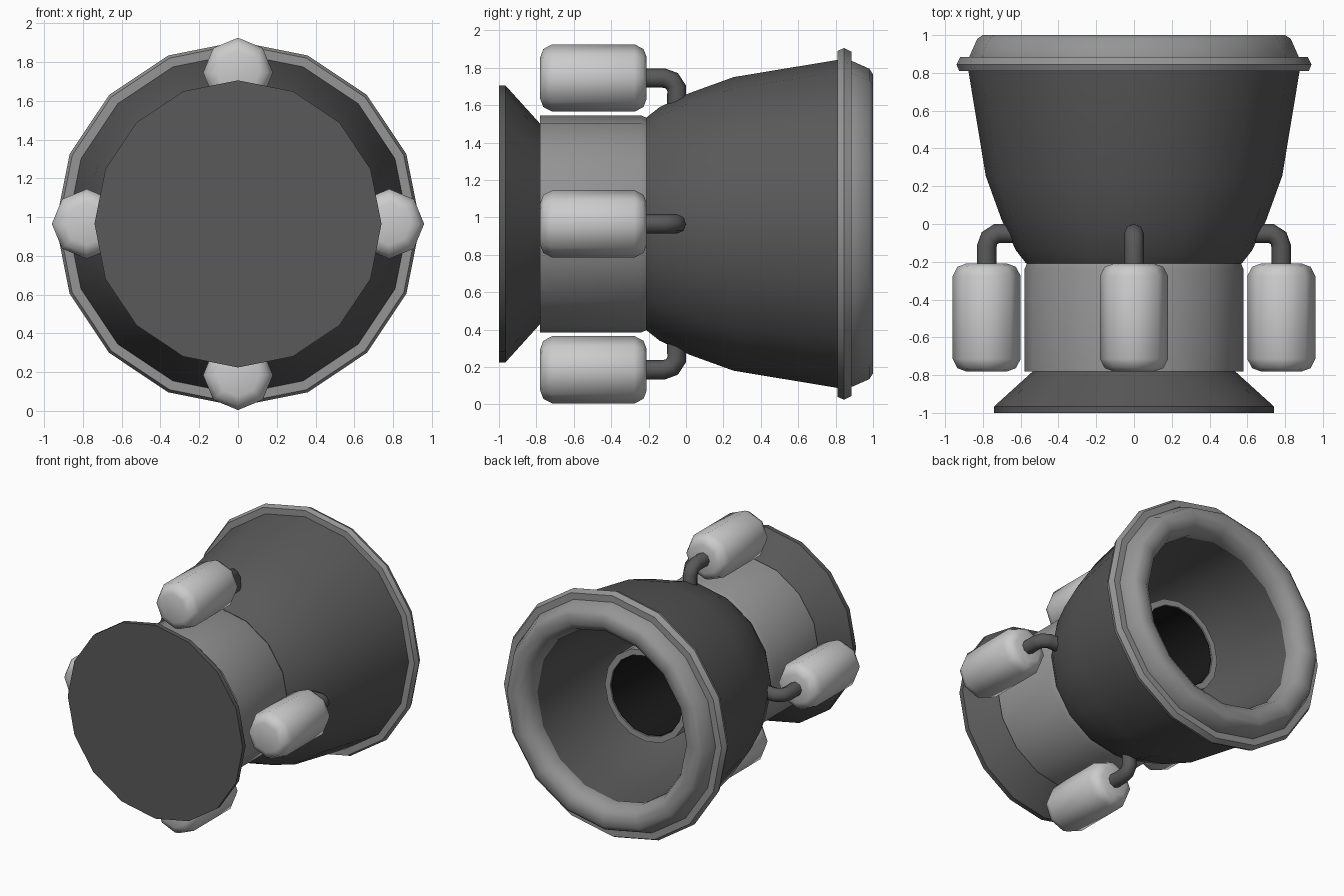
import bpy, bmesh, math
from mathutils import Vector

if "Cube" in bpy.data.objects:
    bpy.data.objects.remove(bpy.data.objects["Cube"])

CZ = 0.965  # height of the long axis


def material(name, v):
    m = bpy.data.materials.new(name)
    m.diffuse_color = (v, v, v, 1)
    m.use_nodes = True
    m.node_tree.nodes["Principled BSDF"].inputs["Base Color"].default_value = m.diffuse_color
    return m


DARK, MID, LIGHT = material("dark_metal", 0.1), material("mid_metal", 0.3), material("light_metal", 0.55)
BLACK = material("bore_black", 0.01)


def finish(obj, mat, angle):
    obj.data.materials.append(mat)
    bpy.ops.object.select_all(action='DESELECT')
    obj.select_set(True)
    bpy.context.view_layer.objects.active = obj
    bpy.ops.object.shade_smooth_by_angle(angle=math.radians(angle))
    return obj


def lathe(name, profile, mat, sides=16, center=(0, CZ), closed=False, angle=32):
    """Revolve (radius, y) points round an axis parallel to y."""
    bm = bmesh.new()
    rings = []
    for r, y in profile:
        rings.append([bm.verts.new((center[0] + r * math.cos(2 * math.pi * i / sides), y,
                                    center[1] + r * math.sin(2 * math.pi * i / sides)))
                      for i in range(sides)])
    pairs = list(zip(rings, rings[1:]))
    if closed:
        pairs.append((rings[-1], rings[0]))
    else:
        bm.faces.new(rings[0])
        bm.faces.new(rings[-1])
    for a, b in pairs:
        for i in range(sides):
            j = (i + 1) % sides
            bm.faces.new((a[i], a[j], b[j], b[i]))
    bmesh.ops.recalc_face_normals(bm, faces=bm.faces)
    me = bpy.data.meshes.new(name)
    bm.to_mesh(me)
    bm.free()
    obj = bpy.data.objects.new(name, me)
    bpy.context.collection.objects.link(obj)
    return finish(obj, mat, angle)


# Flared mounting plate at the front
lathe("front_plate", [(0.74, -1), (0.74, -0.965), (0.53, -0.775)], DARK)

# Middle body
lathe("body_cylinder", [(0.58, -0.78), (0.58, -0.24), (0.565, -0.205)], MID)

# Hollow bell, outer wall then inner wall
lathe("bell", [(0.57, -0.21), (0.625, -0.14), (0.70, 0.02), (0.785, 0.255), (0.88, 0.83),
               (0.66, 0.88), (0.65, 0.60), (0.61, 0.25), (0.53, -0.02), (0.42, -0.19)],
      DARK, closed=True)

# Raised band and rounded lip at the mouth
lathe("bell_band", [(0.87, 0.81), (0.925, 0.81), (0.94, 0.845), (0.92, 0.885), (0.85, 0.885)],
      MID, closed=True)
lathe("bell_lip", [(0.87, 0.87), (0.87, 0.89), (0.83, 0.98), (0.80, 1.0), (0.73, 1.0),
                   (0.68, 0.965), (0.655, 0.90), (0.655, 0.86)], MID, closed=True, angle=45)

# Inner tube with a dark bore
lathe("inner_tube", [(0.35, -0.21), (0.35, 0.48), (0.305, 0.48), (0.305, -0.21)], MID, closed=True)
lathe("tube_bore", [(0.304, -0.20), (0.304, 0.47), (0.30, 0.47), (0.30, -0.19)], BLACK)

# Four tanks with elbow pipes into the bell
for k, side in enumerate(("right", "top", "left", "bottom")):
    a = k * math.pi / 2
    d = Vector((round(math.cos(a)), 0, round(math.sin(a))))
    c = Vector((0, 0, CZ)) + d * 0.78
    lathe(side + "_tank", [(0.11, -0.78), (0.155, -0.763), (0.18, -0.715), (0.18, -0.275),
                           (0.155, -0.227), (0.11, -0.21)],
          LIGHT, sides=8, center=(c.x, c.z), angle=60)
    path = [(0.78, -0.24), (0.78, -0.12), (0.765, -0.075), (0.725, -0.05), (0.60, -0.05)]
    cu = bpy.data.curves.new(side + "_pipe", 'CURVE')
    cu.dimensions = '3D'
    cu.bevel_depth = 0.052
    cu.bevel_resolution = 2
    cu.use_fill_caps = True
    sp = cu.splines.new('POLY')
    sp.points.add(len(path) - 1)
    for p, (r, y) in zip(sp.points, path):
        v = Vector((0, y, CZ)) + d * r
        p.co = (v.x, v.y, v.z, 1)
    pipe = bpy.data.objects.new(side + "_pipe", cu)
    bpy.context.collection.objects.link(pipe)
    bpy.ops.object.select_all(action='DESELECT')
    pipe.select_set(True)
    bpy.context.view_layer.objects.active = pipe
    bpy.ops.object.convert(target='MESH')
    finish(bpy.context.view_layer.objects.active, DARK, 60)
